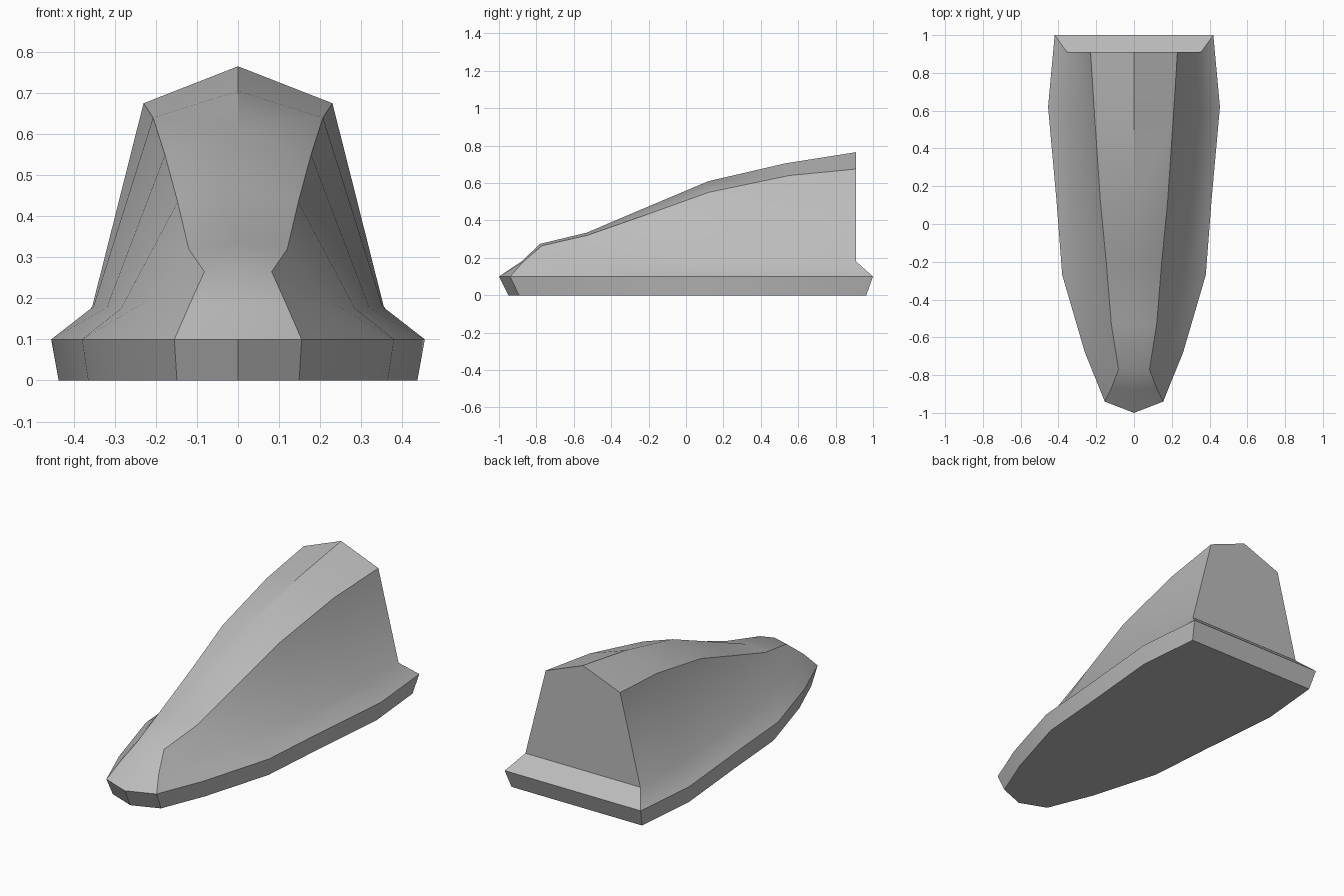
import bpy
import bmesh
from mathutils import Vector

default_cube = bpy.data.objects.get("Cube")
if default_cube:
    bpy.data.objects.remove(default_cube, do_unlink=True)

# Plain grey material
grey = bpy.data.materials.new("matte grey")
grey.use_nodes = True
colour = (0.5, 0.5, 0.5, 1)
grey.diffuse_color = colour
shader = grey.node_tree.nodes["Principled BSDF"]
shader.inputs["Base Color"].default_value = colour
shader.inputs["Roughness"].default_value = 0.8

# Lengthwise guide lines from nose to stern, for the left half
RIM_Z = 0.1
crest = [(0, y, z) for y, z in (
    (-1, .1), (-.88, .18), (-.78, .275), (-.53, .335),
    (-.2, .475), (.12, .61), (.53, .705), (.91, .765))]
shoulder = [(.155, -.94, .1), (.12, -.87, .18), (.082, -.77, .265),
            (.12, -.53, .32), (.147, -.2, .435), (.178, .12, .55),
            (.207, .55, .64), (.23, .91, .675)]
rim = [(x, y, RIM_Z) for x, y in (
    (.155, -.94), (.195, -.84), (.26, -.68), (.32, -.475),
    (.38, -.27), (.41, .12), (.455, .62), (.42, 1))]
foot = [rim[0], (.155, -.86, .14), (.165, -.73, .185), (.22, -.5, .195),
        (.285, -.27, .175), (.32, .12, .177), (.352, .6, .18),
        (.355, .91, .18)]
stern_foot = (0, .91, .18)
stern_rim = (0, 1, RIM_Z)


def base_point(p):
    """Point of the sole below a rim point, drawn in a little."""
    return (p[0] * .96, p[1] * .957 + .007, 0)


bm = bmesh.new()
cache = {}


def vert(p):
    key = tuple(round(c, 4) for c in p)
    if key not in cache:
        cache[key] = bm.verts.new(Vector(p))
    return cache[key]


def face(*points):
    """Add a face, dropping coincident corners."""
    verts = list(dict.fromkeys(vert(p) for p in points))
    if len(verts) > 2:
        bm.faces.new(verts).smooth = True


def strip(a, b):
    for i in range(len(a) - 1):
        face(a[i], a[i + 1], b[i + 1], b[i])


def crease(points):
    """Keep the edges along a line sharp."""
    for p, q in zip(points, points[1:]):
        edge = bm.edges.get((vert(p), vert(q))) if vert(p) != vert(q) else None
        if edge:
            edge.smooth = False


# Roof, flank and flared skirt
strip(crest, shoulder)
strip(shoulder, foot)
strip(foot, rim)

# Base band around the rim, and the sole
outline = [crest[0]] + rim + [stern_rim]
base = [base_point(p) for p in outline]
strip(outline, base)
face(*base)

# Stern wall and its sloping lip
stern = [crest[-1], shoulder[-1], foot[-1], stern_foot]
face(*stern)
face(foot[-1], rim[-1], stern_rim, stern_foot)

# Hard edges; the crest softens towards the nose
for line in (shoulder, outline, base, stern, crest[5:],
             (foot[-1], rim[-1])):
    crease(line)
for i in (0, 1, len(outline) - 2):
    crease((outline[i], base[i]))

# Mirror to the other side
bmesh.ops.mirror(bm, geom=bm.verts[:] + bm.edges[:] + bm.faces[:],
                 axis='X', merge_dist=0.0005)
bmesh.ops.remove_doubles(bm, verts=bm.verts[:], dist=0.0005)
bmesh.ops.recalc_face_normals(bm, faces=bm.faces[:])

mesh = bpy.data.meshes.new("hull_cover")
bm.to_mesh(mesh)
bm.free()
mesh.materials.append(grey)
hull = bpy.data.objects.new("hull_cover", mesh)
bpy.context.collection.objects.link(hull)
